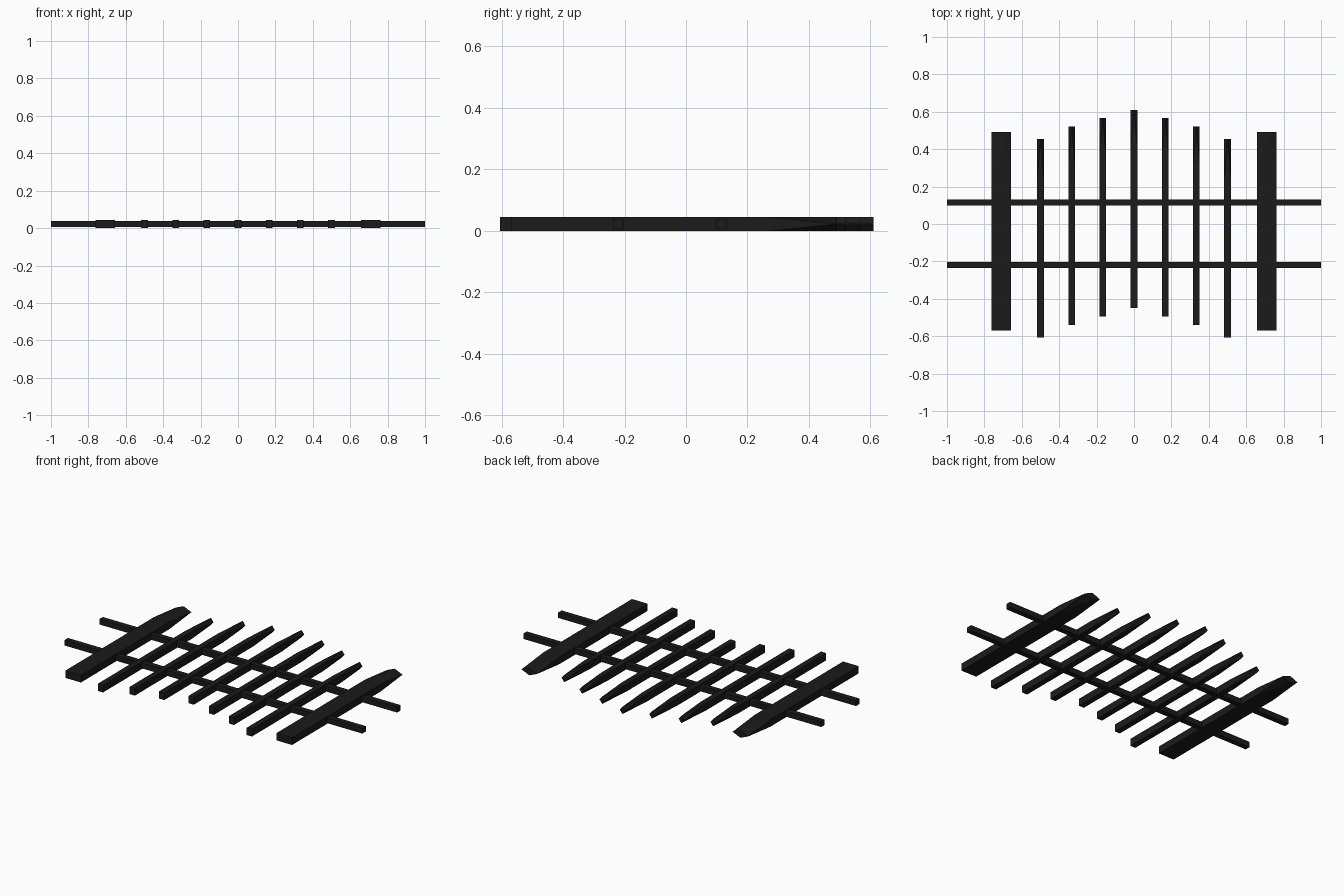
import bpy, bmesh

if "Cube" in bpy.data.objects:
    bpy.data.objects.remove(bpy.data.objects["Cube"])

black = bpy.data.materials.new("black_iron")
black.diffuse_color = (0.011, 0.011, 0.011, 1)
black.use_nodes = True
black.node_tree.nodes["Principled BSDF"].inputs["Base Color"].default_value = black.diffuse_color

H = 0.044        # picket thickness
LENGTH = 1.06    # picket length
TAPER = 0.21     # length of the cut tip


def finish(name, bm):
    bmesh.ops.recalc_face_normals(bm, faces=bm.faces)
    mesh = bpy.data.meshes.new(name)
    bm.to_mesh(mesh)
    bm.free()
    mesh.materials.append(black)
    obj = bpy.data.objects.new(name, mesh)
    bpy.context.collection.objects.link(obj)
    return obj


def bar(name, x, tip, width):
    """Square bar lying along y whose corners are cut to a diamond at the tip."""
    bm = bmesh.new()
    w, h = width / 2, H / 2
    corners = [(-w, -h), (w, -h), (w, h), (-w, h)]
    mids = [(0, -h), (w, 0), (0, h), (-w, 0)]

    def ring(points, y):
        return [bm.verts.new((x + px, y, h + pz)) for px, pz in points]

    foot = ring(corners, tip - LENGTH)
    neck = ring(corners, tip - TAPER)
    end = ring(mids, tip)
    bm.faces.new(foot)
    bm.faces.new(end)
    for i in range(4):
        j = (i + 1) % 4
        bm.faces.new((foot[i], foot[j], neck[j], neck[i]))
        bm.faces.new((neck[i], neck[j], end[i]))      # flat side running to a point
        bm.faces.new((neck[j], end[j], end[i]))       # corner cut
    return finish(name, bm)


def rail(name, y):
    bm = bmesh.new()
    bmesh.ops.create_cube(bm, size=1)
    for v in bm.verts:
        v.co = (v.co.x * 2, y + v.co.y * 0.033, H / 2 + v.co.z * 0.033)
    return finish(name, bm)


# Pickets in an arched row, mirrored about the middle one
bar("middle_picket", 0, 0.61, 0.035)
for n, (x, tip) in enumerate([(0.167, 0.566), (0.333, 0.521), (0.5, 0.454)], 1):
    bar(f"right_picket_{n}", x, tip, 0.035)
    bar(f"left_picket_{n}", -x, tip, 0.035)

# Wide end posts
bar("right_post", 0.709, 0.491, 0.105)
bar("left_post", -0.709, 0.491, 0.105)

# Cross rails
rail("upper_rail", 0.115)
rail("lower_rail", -0.219)
